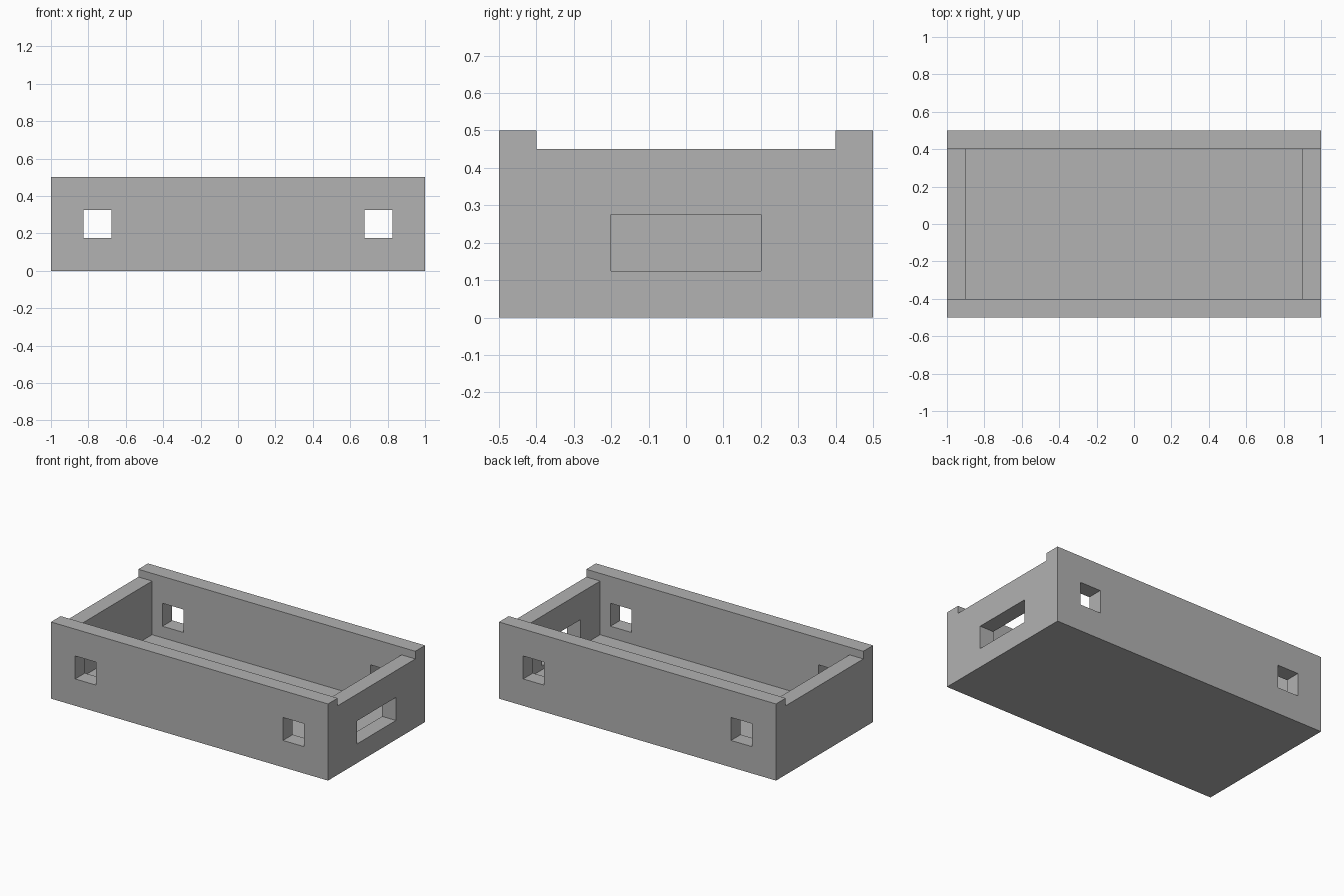
import bpy
import bmesh
from mathutils import Matrix, Vector

default = bpy.data.objects.get("Cube")
if default:
    bpy.data.objects.remove(default, do_unlink=True)

LENGTH, WIDTH, HEIGHT, WALL = 2.0, 1.0, 0.5, 0.1
IN_X, IN_Y = LENGTH / 2 - WALL, WIDTH / 2 - WALL

grey = bpy.data.materials.new("plain_grey")
grey.use_nodes = True
grey.diffuse_color = (0.445, 0.445, 0.445, 1)
grey.node_tree.nodes["Principled BSDF"].inputs["Base Color"].default_value = grey.diffuse_color


def box(name, low, high):
    """Axis-aligned box between two corners."""
    low, high = Vector(low), Vector(high)
    bm = bmesh.new()
    bmesh.ops.create_cube(bm, size=1, matrix=Matrix.Translation((low + high) / 2)
                          @ Matrix.Diagonal((*(high - low), 1)))
    mesh = bpy.data.meshes.new(name)
    bm.to_mesh(mesh)
    bm.free()
    mesh.materials.append(grey)
    obj = bpy.data.objects.new(name, mesh)
    bpy.context.collection.objects.link(obj)
    return obj


def cut(target, low, high):
    """Subtract a box and discard the cutter."""
    cutter = box("cutter", low, high)
    cutter.hide_render = True
    mod = target.modifiers.new("cut", 'BOOLEAN')
    mod.operation, mod.solver, mod.object = 'DIFFERENCE', 'EXACT', cutter
    bpy.context.view_layer.objects.active = target
    bpy.ops.object.modifier_apply(modifier=mod.name)
    bpy.data.objects.remove(cutter, do_unlink=True)


# Outer block
tray = box("open_tray", (-LENGTH / 2, -WIDTH / 2, 0), (LENGTH / 2, WIDTH / 2, HEIGHT))

# Lowered end walls, then the hollow interior above the floor
cut(tray, (-LENGTH, -IN_Y, HEIGHT - 0.05), (LENGTH, IN_Y, 1))
cut(tray, (-IN_X, -IN_Y, WALL), (IN_X, IN_Y, 1))

# Square holes through both long walls
for side in (-1, 1):
    x = side * 0.75
    cut(tray, (x - 0.075, -WIDTH, 0.175), (x + 0.075, WIDTH, 0.325))

# Wide slot through the left end wall only
cut(tray, (0.5, -0.2, 0.125), (LENGTH, 0.2, 0.275))
